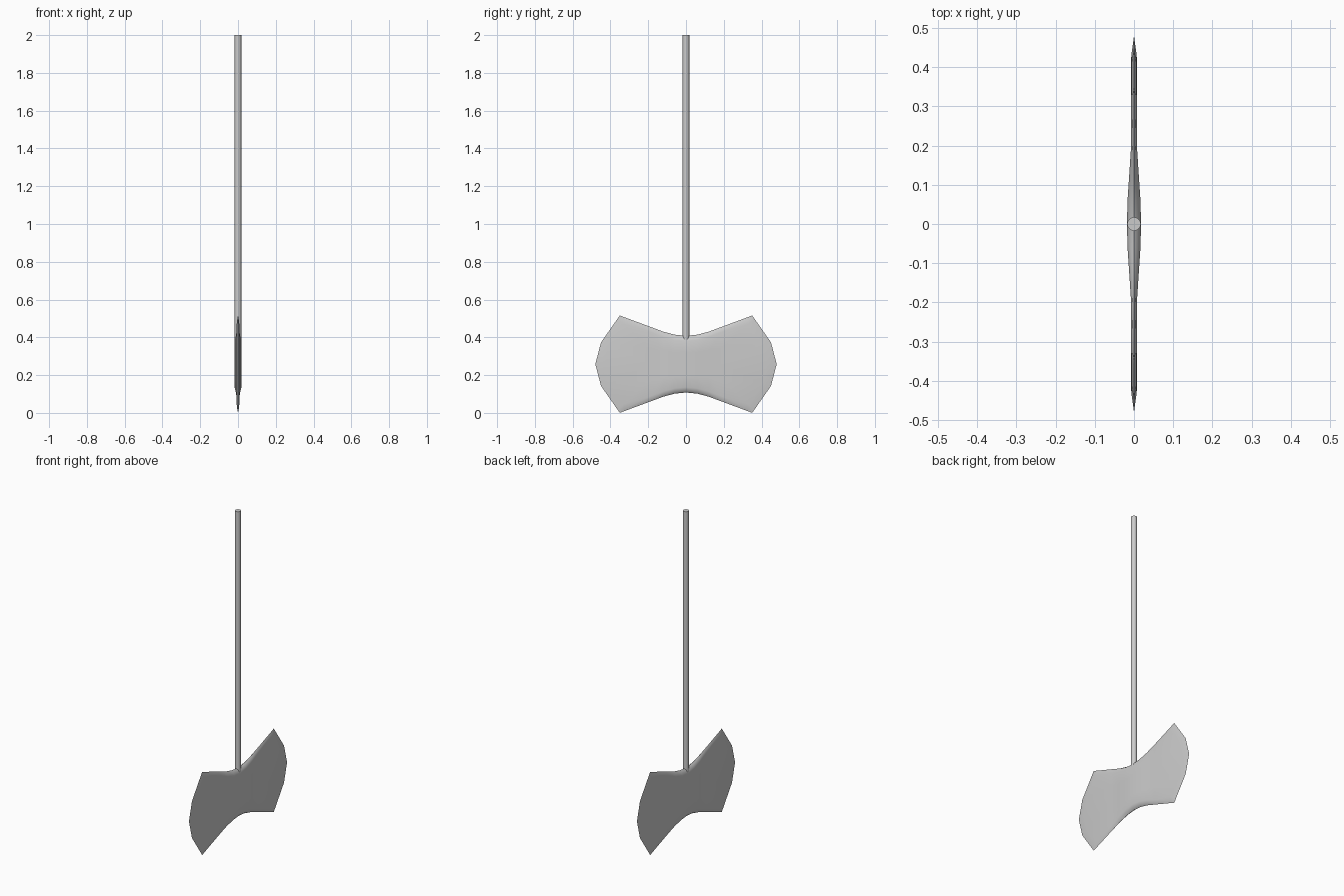
import bpy, bmesh

if "Cube" in bpy.data.objects:
    bpy.data.objects.remove(bpy.data.objects["Cube"])

MID = 0.258          # height of the head's centre line
SMOOTH = 0.6


def finish(bm, name):
    bmesh.ops.remove_doubles(bm, verts=bm.verts, dist=0.0005)
    bmesh.ops.recalc_face_normals(bm, faces=bm.faces)
    mesh = bpy.data.meshes.new(name)
    bm.to_mesh(mesh)
    bm.free()
    ob = bpy.data.objects.new(name, mesh)
    bpy.context.collection.objects.link(ob)
    bpy.ops.object.select_all(action='DESELECT')
    ob.select_set(True)
    bpy.context.view_layer.objects.active = ob
    bpy.ops.object.shade_smooth_by_angle(angle=SMOOTH)
    return ob


# Axe head: one quarter lofted along y, (y, half height, half thickness)
stations = [(0, 0.150, 0.018), (0.06, 0.156, 0.0165), (0.12, 0.172, 0.0125),
            (0.19, 0.198, 0.008)]
columns = []
for y, h, t in stations:
    s = h - 0.028
    columns.append([(t, y, 0), (t, y, s * 0.5), (t, y, s),
                    (t * 0.6, y, h - 0.008), (0, y, h)])
# inner bevel line, then the sharp cutting edge
columns.append([(0.007, 0.43, 0), (0.007, 0.405, 0.108), (0.007, 0.33, 0.212),
                (0.0042, 0.327, 0.236), (0, 0.325, 0.248)])
columns.append([(0, 0.48, 0), (0, 0.45, 0.115), (0, 0.365, 0.237),
                (0, 0.358, 0.247), (0, 0.35, 0.258)])

bm = bmesh.new()
for sx in (1, -1):
    for sy in (1, -1):
        for sz in (1, -1):
            grid = [[bm.verts.new((x * sx, y * sy, MID + z * sz))
                     for x, y, z in col] for col in columns]
            for a, b in zip(grid, grid[1:]):
                for i in range(4):
                    bm.faces.new((a[i], b[i], b[i + 1], a[i + 1]))
finish(bm, "axe_head")

# Handle
bpy.ops.mesh.primitive_cylinder_add(vertices=12, radius=0.0175, depth=1.62,
                                    location=(0, 0, 1.19))
handle = bpy.context.object
handle.name = "handle"
bpy.ops.object.shade_smooth_by_angle(angle=SMOOTH)
